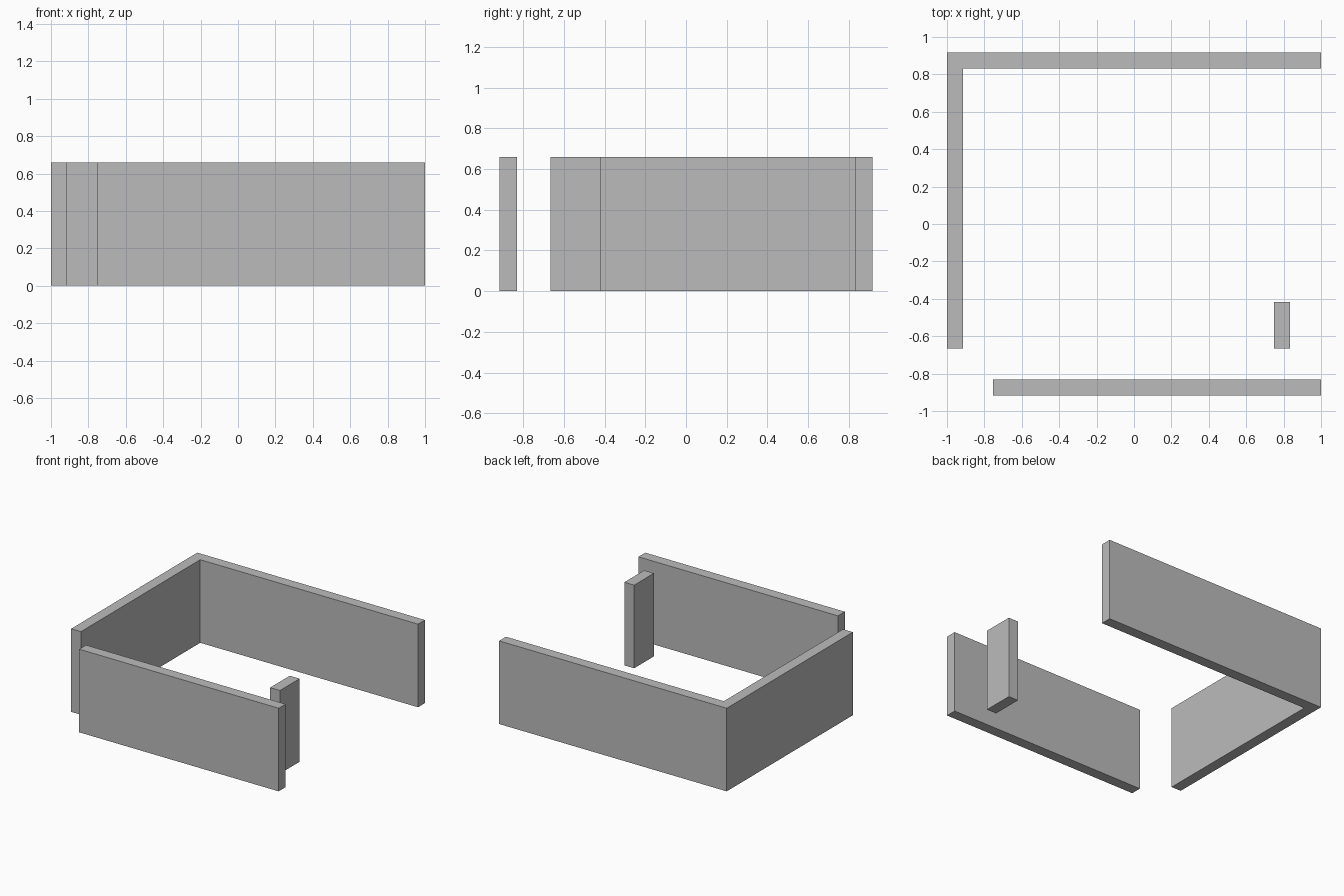
import bpy
import bmesh

if "Cube" in bpy.data.objects:
    bpy.data.objects.remove(bpy.data.objects["Cube"], do_unlink=True)

HEIGHT = 0.66
THICK = 0.086
HALF_X = 1.0
HALF_Y = 0.917

# Single plain grey for all walls
grey = bpy.data.materials.new("wall_grey")
grey.use_nodes = True
colour = (0.5, 0.5, 0.5, 1.0)
grey.diffuse_color = colour
grey.node_tree.nodes["Principled BSDF"].inputs["Base Color"].default_value = colour


def extrude_plan(name, outline):
    """Raise a counter-clockwise floor outline to the full wall height."""
    bm = bmesh.new()
    base = bm.faces.new([bm.verts.new((x, y, 0)) for x, y in outline])
    raised = bmesh.ops.extrude_face_region(bm, geom=[base], use_keep_orig=True)
    top = [v for v in raised["geom"] if isinstance(v, bmesh.types.BMVert)]
    bmesh.ops.translate(bm, verts=top, vec=(0, 0, HEIGHT))
    bmesh.ops.recalc_face_normals(bm, faces=bm.faces)
    mesh = bpy.data.meshes.new(name)
    bm.to_mesh(mesh)
    bm.free()
    mesh.materials.append(grey)
    obj = bpy.data.objects.new(name, mesh)
    bpy.context.collection.objects.link(obj)
    return obj


def rectangle(x0, x1, y0, y1):
    return [(x0, y0), (x1, y0), (x1, y1), (x0, y1)]


# L-shaped wall along the back and the right side
SIDE_END = -0.665
extrude_plan("corner_wall", [
    (-HALF_X, SIDE_END),
    (-HALF_X + THICK, SIDE_END),
    (-HALF_X + THICK, HALF_Y - THICK),
    (HALF_X, HALF_Y - THICK),
    (HALF_X, HALF_Y),
    (-HALF_X, HALF_Y),
])

# Free-standing front wall
extrude_plan("front_wall", rectangle(-0.753, HALF_X, -HALF_Y, -HALF_Y + THICK))

# Short wall stub inside the left opening
extrude_plan("wall_stub", rectangle(0.748, 0.748 + THICK, SIDE_END, -0.418))
